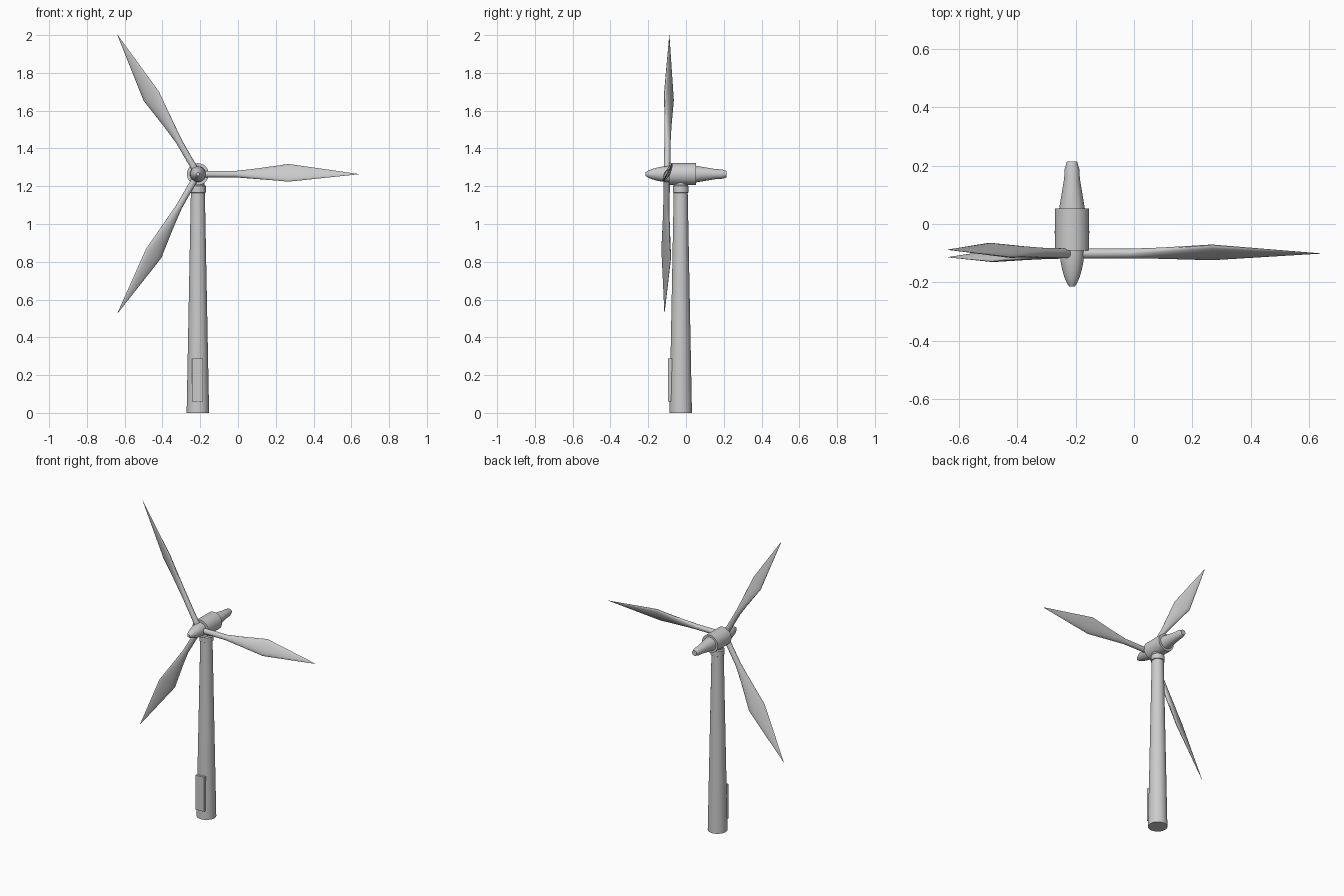
import bpy, bmesh
from math import sin, cos, pi, radians
from mathutils import Matrix, Vector

if "Cube" in bpy.data.objects:
    bpy.data.objects.remove(bpy.data.objects["Cube"])

CX, HUB_Z, ROTOR_Y = -0.2125, 1.264, -0.101
TOWER_Y = -0.028


def finish(name, bm, smooth=True):
    bmesh.ops.recalc_face_normals(bm, faces=bm.faces)
    me = bpy.data.meshes.new(name)
    bm.to_mesh(me)
    bm.free()
    ob = bpy.data.objects.new(name, me)
    bpy.context.collection.objects.link(ob)
    if smooth:
        bpy.ops.object.select_all(action='DESELECT')
        bpy.context.view_layer.objects.active = ob
        ob.select_set(True)
        bpy.ops.object.shade_smooth_by_angle(angle=radians(35))
    return ob


def loft(name, rings, matrix):
    """Skin a list of equal-length point rings and cap both ends."""
    bm = bmesh.new()
    loops = [[bm.verts.new(p) for p in ring] for ring in rings]
    n = len(loops[0])
    for a, b in zip(loops, loops[1:]):
        for i in range(n):
            j = (i + 1) % n
            bm.faces.new((a[i], a[j], b[j], b[i]))
    bm.faces.new(loops[0])
    bm.faces.new(loops[-1])
    bm.transform(matrix)
    return finish(name, bm)


def turned(name, profile, matrix, n=32):
    """Solid of revolution from (radius, height) pairs along local z."""
    rings = [[(r * cos(2 * pi * i / n), r * sin(2 * pi * i / n), h)
              for i in range(n)] for r, h in profile]
    return loft(name, rings, matrix)


# Tower and the yaw collar on top of it
tower_at = Matrix.Translation((CX, TOWER_Y, 0))
turned("tower", [(0.0595, 0), (0.037, 1.17)], tower_at)
turned("yaw_collar", [(0.034, 1.163), (0.042, 1.167), (0.042, 1.2),
                      (0.036, 1.207), (0.036, 1.235)], tower_at)

# Door on the tower front
bm = bmesh.new()
bmesh.ops.create_cube(bm, size=1)
bm.transform(Matrix.Translation((CX - 0.002, -0.078, 0.173))
             @ Matrix.Diagonal((0.06, 0.032, 0.228, 1)))
finish("door", bm, smooth=False)

# Nacelle, tail and nose cone, turned around the y axis
axis = Matrix.Translation((CX, 0, HUB_Z)) @ Matrix.Rotation(-pi / 2, 4, 'X')
turned("nacelle", [(0.058, -0.09), (0.058, 0.053)], axis)
turned("tail_cone", [(0.044, 0.045), (0.044, 0.053), (0.027, 0.155),
                     (0.025, 0.19), (0.017, 0.215)], axis)
turned("nose_cone", [(0.009, -0.215), (0.017, -0.203), (0.026, -0.183),
                     (0.034, -0.155), (0.039, -0.13), (0.042, -0.1),
                     (0.042, -0.085)], axis)

# Blade sections: distance from hub, chord centre, half chord, half thickness
SECTIONS = [(0.01, 0, 0.017, 0.017), (0.2, 0, 0.0175, 0.0165),
            (0.3, 0.002, 0.029, 0.0155), (0.48, 0.008, 0.053, 0.012),
            (0.85, 0, 0.001, 0.0006)]
N = 20
chord = Vector((0, sin(radians(27)), cos(radians(27))))
normal = Vector((0, -chord.z, chord.y))
rings = [[Vector((d, 0, 0)) + chord * (c + w * cos(2 * pi * i / N))
          + normal * (t * sin(2 * pi * i / N)) for i in range(N)]
         for d, c, w, t in SECTIONS]

# Three blades on a rotor tilted one degree back
for k, name in enumerate(("blade_right", "blade_upper", "blade_lower")):
    loft(name, rings, Matrix.Translation((CX, ROTOR_Y, HUB_Z))
         @ Matrix.Rotation(radians(-1), 4, 'X')
         @ Matrix.Rotation(-k * 2 * pi / 3, 4, 'Y'))
